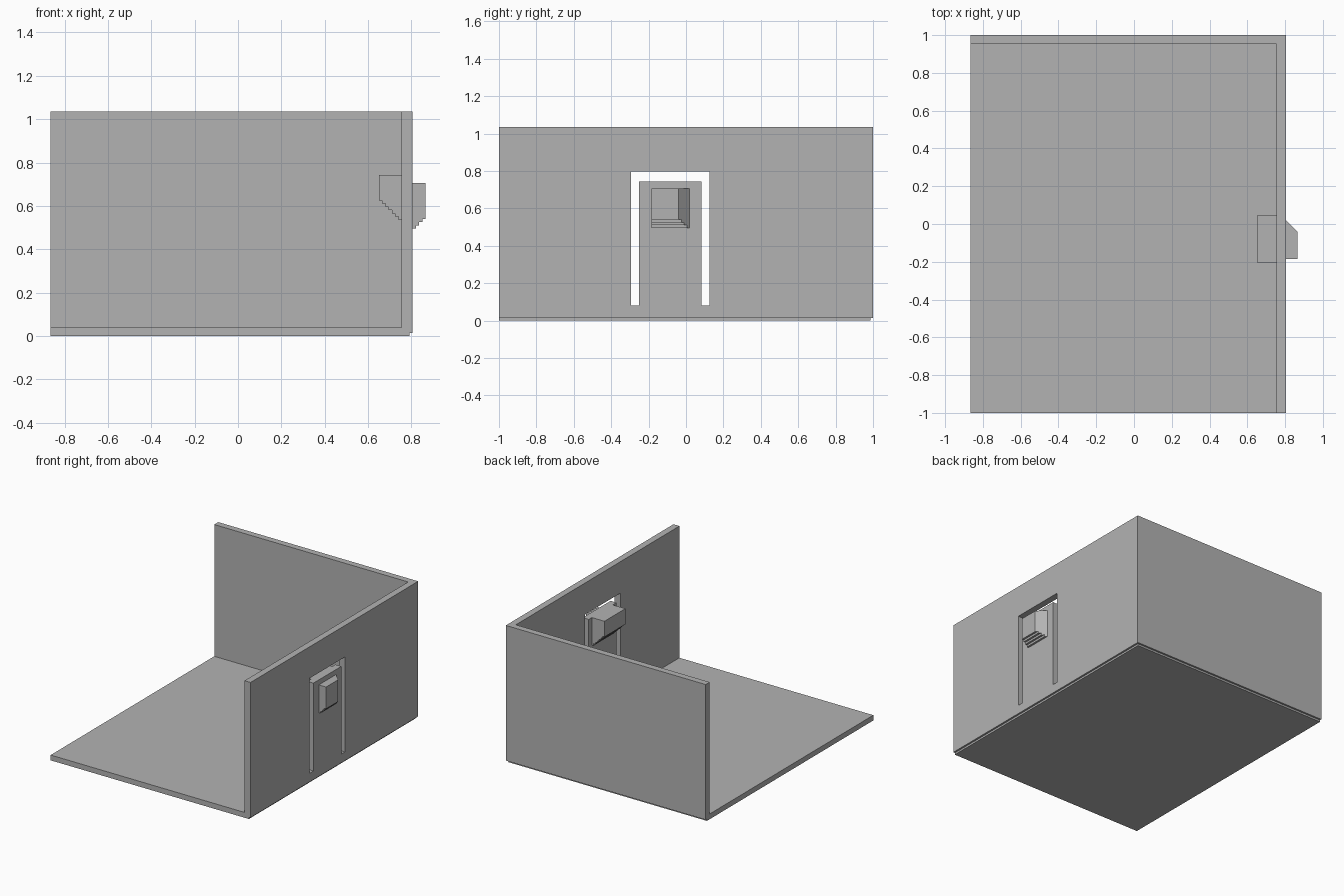
import bpy
import bmesh
from mathutils import Vector

cube = bpy.data.objects.get("Cube")
if cube:
    bpy.data.objects.remove(cube, do_unlink=True)

grey = bpy.data.materials.new("plain grey")
grey.use_nodes = True
grey.diffuse_color = (0.45, 0.45, 0.45, 1)
grey.node_tree.nodes["Principled BSDF"].inputs["Base Color"].default_value = grey.diffuse_color


def prism(name, outline, direction, place):
    """Extrude a flat outline; place() turns each outline pair into a 3D point."""
    bm = bmesh.new()
    face = bm.faces.new([bm.verts.new(place(a, b)) for a, b in outline])
    grown = bmesh.ops.extrude_face_region(bm, geom=[face])
    moved = [v for v in grown["geom"] if isinstance(v, bmesh.types.BMVert)]
    bmesh.ops.translate(bm, verts=moved, vec=Vector(direction))
    bmesh.ops.recalc_face_normals(bm, faces=bm.faces)
    mesh = bpy.data.meshes.new(name)
    bm.to_mesh(mesh)
    bm.free()
    mesh.materials.append(grey)
    obj = bpy.data.objects.new(name, mesh)
    bpy.context.collection.objects.link(obj)
    return obj


def box(name, low, high):
    outline = [(low[0], low[1]), (high[0], low[1]), (high[0], high[1]), (low[0], high[1])]
    return prism(name, outline, (0, 0, high[2] - low[2]), lambda x, y: (x, y, low[2]))


def cut(target, cutter):
    cutter.hide_render = True
    mod = target.modifiers.new("cut", "BOOLEAN")
    mod.operation = "DIFFERENCE"
    mod.solver = "EXACT"
    mod.object = cutter
    bpy.context.view_layer.objects.active = target
    bpy.ops.object.modifier_apply(modifier=mod.name)
    bpy.data.objects.remove(cutter, do_unlink=True)


def stepped(name, wall_x, tip_x, bottom, top, y0, y1, steps):
    """Block on the wall whose underside climbs in small steps toward its tip."""
    run = (tip_x - wall_x) / steps
    rise = abs(run)
    outline = [(wall_x, top), (wall_x, bottom)]
    for i in range(steps):
        x, z = wall_x + run * (i + 1), bottom + rise * i
        outline.append((x, z))
        if i < steps - 1:
            outline.append((x, z + rise))
    outline.append((tip_x, top))
    return prism(name, outline, (0, y1 - y0, 0), lambda x, z: (x, y0, z))


LEFT, RIGHT, HEIGHT = -0.865, 0.805, 1.035
INNER_X, INNER_Y, FLOOR = 0.755, 0.952, 0.04
STEP = 0.014

# Floor with a side wall and a back wall
shell = box("case_corner", (LEFT, -1, 0), (RIGHT, 1, HEIGHT))
cut(shell, box("room", (-2, -2, FLOOR), (INNER_X, INNER_Y, 2)))

# Small stepped relief along the outer bottom edges
cut(shell, box("side_relief", (RIGHT - STEP, -2, -1), (2, 2, STEP)))
cut(shell, box("back_relief", (-2, 1 - STEP, -1), (2, 2, STEP)))

# Slot around the springy latch tongue
slot = [(-0.295, 0.08), (-0.25, 0.08), (-0.25, 0.743), (0.083, 0.743),
        (0.083, 0.08), (0.125, 0.08), (0.125, 0.797), (-0.295, 0.797)]
cut(shell, prism("slot", slot, (0.4, 0, 0), lambda y, z: (0.6, y, z)))

# Finger grip inside the tongue
stepped("inner_grip", INNER_X, 0.65, 0.535, 0.743, -0.205, 0.045, 7)

# Catch outside the tongue, its back end slanting in toward the tip
catch = stepped("outer_catch", RIGHT, 0.865, 0.495, 0.705, -0.185, 0.02, 4)
for v in catch.data.vertices:
    if v.co.y > 0:
        v.co.y -= v.co.x - RIGHT
